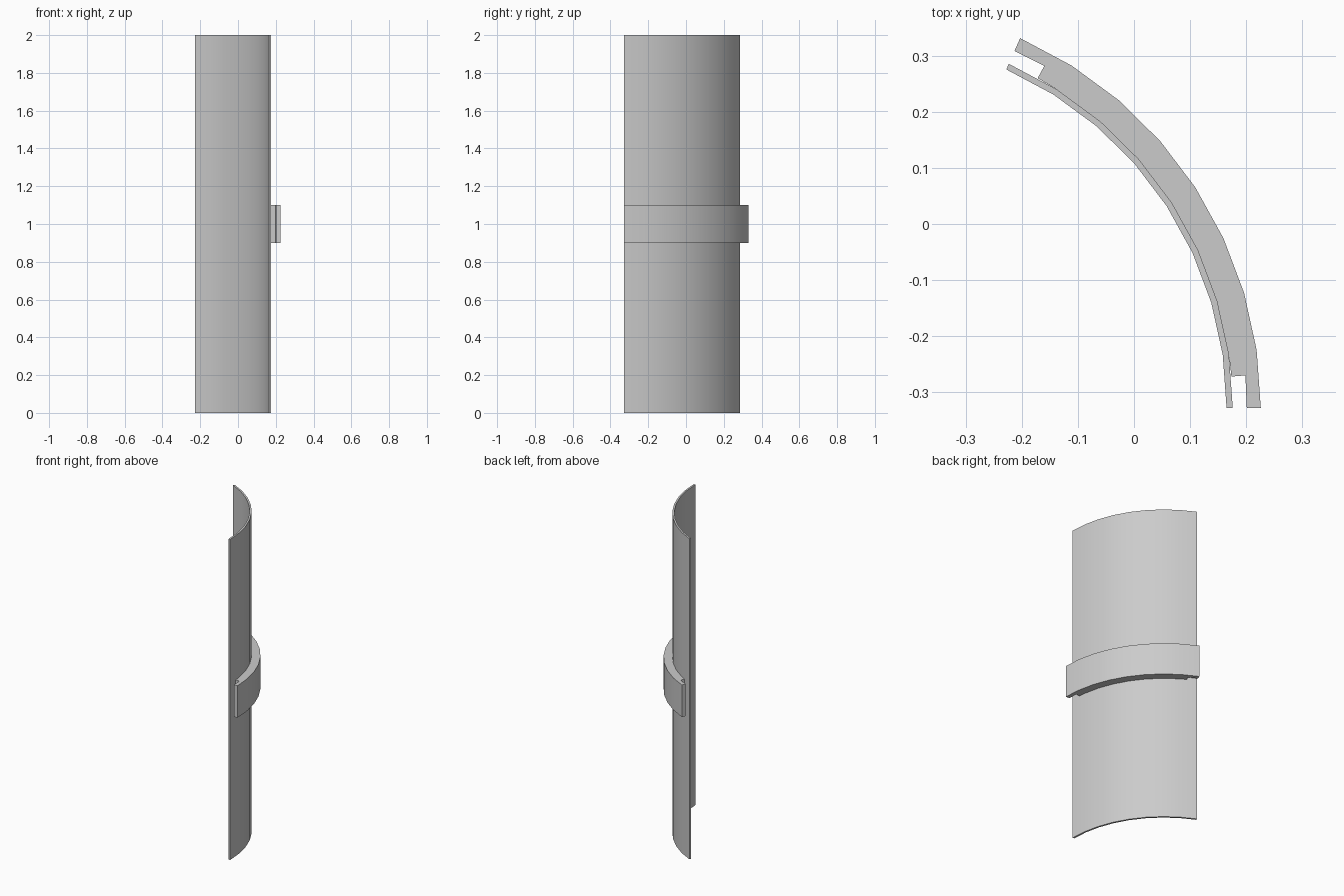
import bpy
import bmesh
from math import cos, sin, radians

default = bpy.data.objects.get("Cube")
if default:
    bpy.data.objects.remove(default, do_unlink=True)

# Shared arc centre and sweep for all parts
CX, CY = -0.495, -0.328
SWEEP, STEPS = 66.1, 8

grey = bpy.data.materials.new("plain grey")
grey.use_nodes = True
colour = (0.6, 0.6, 0.6, 1)
grey.diffuse_color = colour
grey.node_tree.nodes["Principled BSDF"].inputs["Base Color"].default_value = colour


def arc(radius, start=0, end=SWEEP):
    """Points along the arc, sharing one set of facet angles."""
    inner = [SWEEP * i / STEPS for i in range(STEPS + 1)]
    angles = [start] + [a for a in inner if start < a < end] + [end]
    return [(CX + radius * cos(radians(a)), CY + radius * sin(radians(a)))
            for a in angles]


def extrude_profile(name, outline, bottom, top):
    bm = bmesh.new()
    face = bm.faces.new([bm.verts.new((x, y, bottom)) for x, y in outline])
    result = bmesh.ops.extrude_face_region(bm, geom=[face], use_keep_orig=True)
    for v in result["geom"]:
        if isinstance(v, bmesh.types.BMVert):
            v.co.z = top
    bmesh.ops.recalc_face_normals(bm, faces=bm.faces)
    mesh = bpy.data.meshes.new(name)
    bm.to_mesh(mesh)
    bm.free()
    mesh.materials.append(grey)
    obj = bpy.data.objects.new(name, mesh)
    bpy.context.collection.objects.link(obj)
    bpy.ops.object.select_all(action="DESELECT")
    obj.select_set(True)
    bpy.context.view_layer.objects.active = obj
    bpy.ops.object.shade_smooth_by_angle(angle=radians(30))
    return obj


# Tall thin curved panel
SHELL_IN, SHELL_OUT = 0.66, 0.671
extrude_profile("curved_panel", arc(SHELL_OUT) + arc(SHELL_IN)[::-1], 0, 2)

# Band around the middle, with an open slot at each end
BAND_IN, BAND_OUT = 0.696, 0.721
SLOT_A, SLOT_B = 4.8, 61.2
inside = (arc(BAND_IN, 0, SLOT_A) + arc(SHELL_OUT, SLOT_A, SLOT_B)
          + arc(BAND_IN, SLOT_B, SWEEP))
extrude_profile("middle_band", arc(BAND_OUT) + inside[::-1], 0.9, 1.1)
